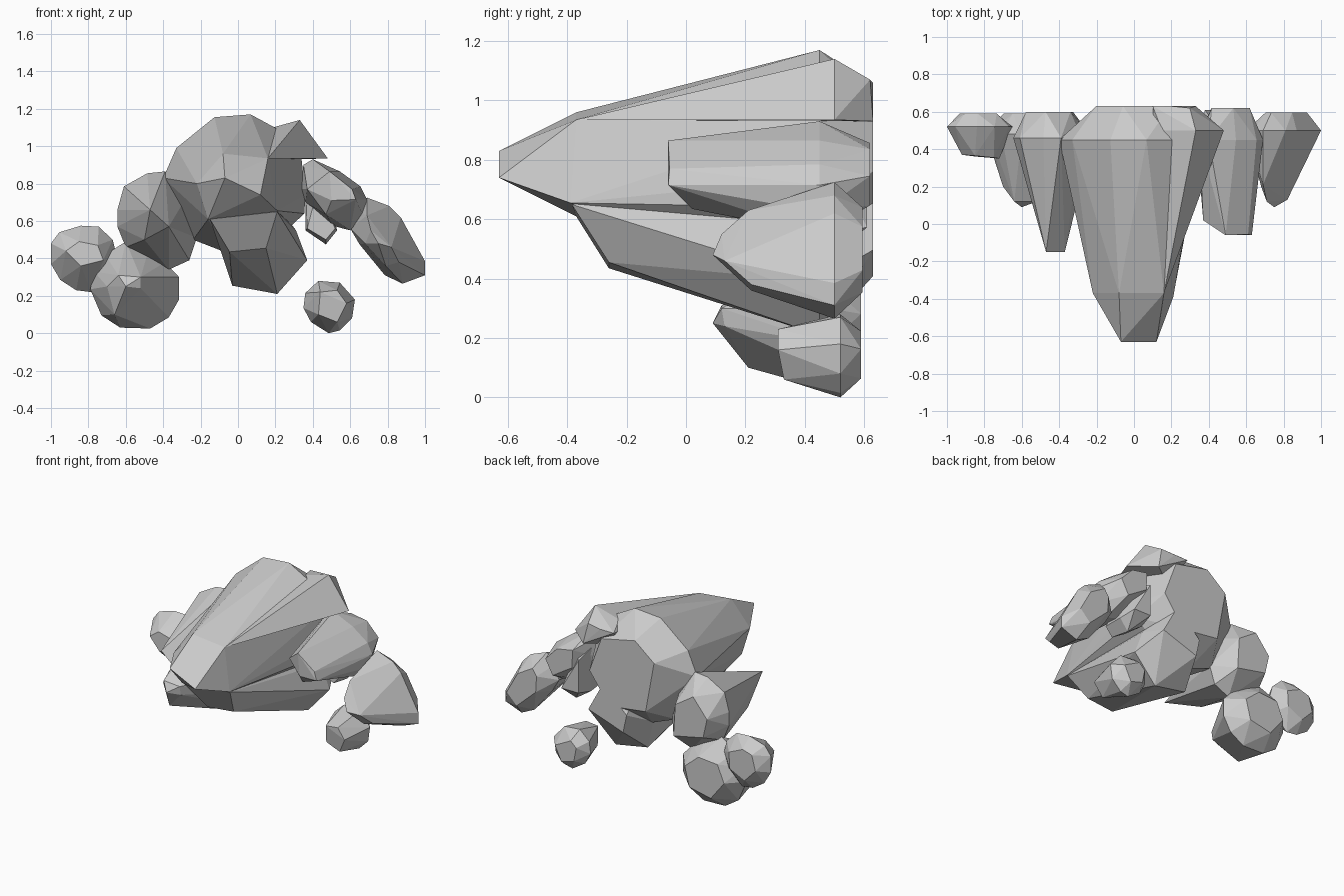
import bpy, bmesh, math

def rock(name, outline, y_ring, tip, y_back, back_scale=0.6, back_shift=(0, 0)):
    """Faceted crystal: convex hull of a widest outline (x, z), tip points and a reduced flat back."""
    n = len(outline)
    cx = sum(p[0] for p in outline) / n
    cz = sum(p[1] for p in outline) / n
    pts = [(x, y_ring, z) for x, z in outline] + list(tip)
    pts += [(cx + back_shift[0] + (x - cx) * back_scale, y_back,
             cz + back_shift[1] + (z - cz) * back_scale) for x, z in outline[::2]]
    bm = bmesh.new()
    for p in pts:
        bm.verts.new(p)
    res = bmesh.ops.convex_hull(bm, input=bm.verts[:])
    junk = {g for g in res["geom_interior"] + res["geom_unused"] if isinstance(g, bmesh.types.BMVert)}
    bmesh.ops.delete(bm, geom=list(junk), context='VERTS')
    bmesh.ops.dissolve_limit(bm, angle_limit=math.radians(4), verts=bm.verts[:], edges=bm.edges[:])
    bmesh.ops.recalc_face_normals(bm, faces=bm.faces[:])
    mesh = bpy.data.meshes.new(name)
    bm.to_mesh(mesh)
    bm.free()
    ob = bpy.data.objects.new(name, mesh)
    bpy.context.collection.objects.link(ob)
    return ob

# Large central crystal
rock("main_crystal",
     [(-.126, 1.155), (.067, 1.17), (.233, 1.08), (.34, .93), (.36, .74), (.355, .64),
      (.15, .45), (-.06, .43), (-.24, .5), (-.4, .83), (-.33, .99)], .45,
     [(-.07, -.63, .83), (.12, -.63, .74), (-.08, -.37, .96), (.16, -.37, .935),
      (.21, -.39, .655), (-.16, -.37, .61), (-.22, -.37, .80)], .63, .7, (.02, 0))

# Crystal under the main one
rock("lower_crystal",
     [(-.03, .254), (.21, .21), (.37, .39), (.31, .55), (.2, .7), (0, .72), (-.07, .44)], .45,
     [(.21, -.385, .65), (-.15, -.37, .61), (.15, -.26, .455), (-.045, -.26, .435)], .63, .65, (0, .08))

# Thin shard on the upper right
rock("upper_shard", [(.33, 1.14), (.48, .935), (.15, .93), (.15, 1.09)], .5,
     [(.16, -.37, .935), (.2, .63, 1.06), (.33, .63, .93), (.1, .63, 1.06)], .62, .4)

# Left middle rock
rock("left_rock",
     [(-.485, .855), (-.39, .865), (-.28, .72), (-.22, .51), (-.26, .39), (-.37, .34),
      (-.6, .46), (-.645, .57), (-.645, .66), (-.61, .785)], .46,
     [(-.47, -.15, .66), (-.37, -.15, .57), (-.5, .05, .5)], .6, .65)

# Lower left boulder
rock("lower_left_rock",
     [(-.79, .235), (-.73, .095), (-.63, .03), (-.47, .025), (-.37, .085), (-.315, .18),
      (-.315, .3), (-.39, .38), (-.48, .44), (-.6, .49), (-.71, .42), (-.77, .33)], .48,
     [(-.6, .09, .25), (-.52, .12, .3), (-.64, .12, .31), (-.52, .13, .24),
      (-.66, .21, .10), (-.7, .2, .25)], .59, .62)

# Far left boulder
rock("far_left_rock",
     [(-.84, .575), (-.745, .57), (-.67, .5), (-.65, .42), (-.68, .32), (-.785, .22),
      (-.865, .23), (-.95, .285), (-1, .37), (-1, .48), (-.955, .54)], .52,
     [(-.92, .37, .44), (-.84, .36, .36), (-.72, .35, .39), (-.75, .355, .47), (-.85, .365, .49)],
     .59, .6)

# Right middle rock
rock("right_rock",
     [(.35, .9), (.4, .93), (.545, .865), (.655, .785), (.69, .715), (.67, .625),
      (.6, .55), (.505, .575), (.36, .7), (.335, .77)], .45,
     [(.49, -.06, .865), (.63, -.06, .715), (.5, -.055, .71), (.61, -.055, .77),
      (.37, .02, .77), (.47, .02, .635)], .62, .6, (0, .02))

# Upright small shard behind the right rock
rock("small_shard", [(.36, .55), (.47, .475), (.53, .55), (.46, .8), (.36, .84)], .5,
     [(.37, .35, .56), (.47, .35, .5), (.52, .35, .56), (.42, .35, .75)], .61, .75)

# Far right boulder
rock("far_right_rock",
     [(.69, .725), (.81, .68), (.87, .62), (.925, .52), (1, .385), (1, .31),
      (.88, .265), (.785, .31), (.65, .475), (.6, .56), (.64, .65)], .5,
     [(.75, .09, .48), (.82, .13, .46), (.71, .12, .55), (.69, .21, .63),
      (.86, .22, .38), (.68, .2, .48), (.79, .22, .36)], .595, .62)

# Small lower right boulder
rock("small_right_rock",
     [(.43, .28), (.545, .27), (.625, .18), (.61, .08), (.545, .015), (.485, 0),
      (.39, .06), (.35, .135), (.36, .215)], .52,
     [(.44, .31, .22), (.53, .31, .23), (.58, .31, .16), (.53, .33, .06), (.43, .33, .1)],
     .59, .6)
